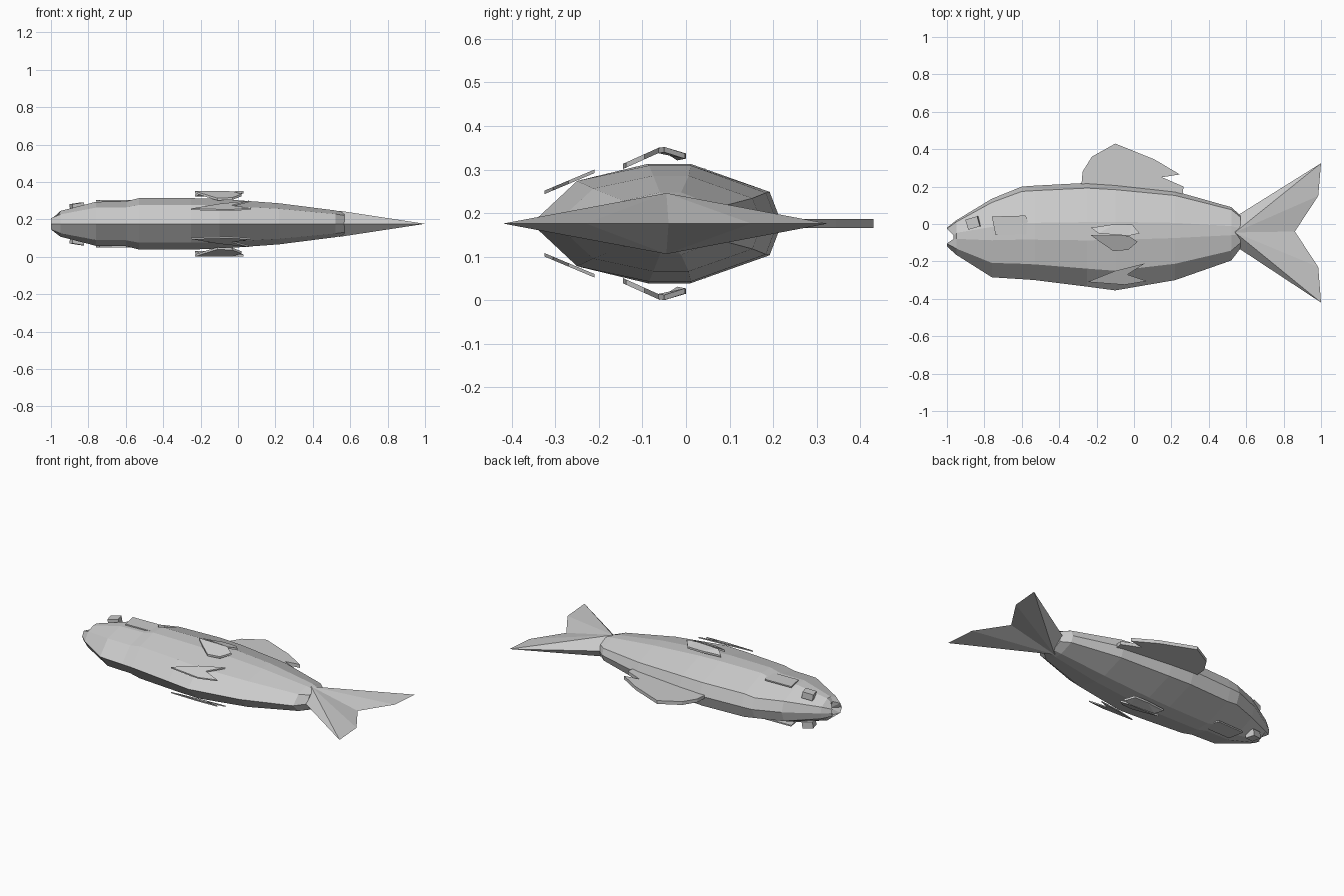
import bpy, bmesh
from mathutils import Vector

if "Cube" in bpy.data.objects:
    bpy.data.objects.remove(bpy.data.objects["Cube"])

CZ = 0.176  # mid-plane of the fish, which lies on its side


def make(name, verts, faces):
    bm = bmesh.new()
    vs = [bm.verts.new(v) for v in verts]
    for f in faces:
        bm.faces.new([vs[i] for i in f])
    bmesh.ops.recalc_face_normals(bm, faces=bm.faces[:])
    bmesh.ops.triangulate(bm, faces=[f for f in bm.faces if len(f.verts) > 4])
    me = bpy.data.meshes.new(name)
    bm.to_mesh(me)
    bm.free()
    ob = bpy.data.objects.new(name, me)
    bpy.context.collection.objects.link(ob)
    return ob


def plate(name, outline, z_of_y, t, side=1):
    """Thin fin: outline in xy, height above mid-plane given by z_of_y."""
    n = len(outline)
    verts = [(x, y, CZ + side * z_of_y(y) + d) for d in (-t / 2, t / 2) for x, y in outline]
    faces = [tuple(range(n)), tuple(range(n, 2 * n))]
    faces += [(i, (i + 1) % n, n + (i + 1) % n, n + i) for i in range(n)]
    return make(name, verts, faces)


# Body: x, back y, mid y, belly y, half width
sections = [
    (-1.00, -0.02, -0.075, -0.12, 0.042),
    (-0.95, 0.02, -0.07, -0.165, 0.07),
    (-0.76, 0.135, -0.065, -0.285, 0.12),
    (-0.60, 0.20, -0.06, -0.295, 0.122),
    (-0.53, 0.205, -0.06, -0.30, 0.14),
    (-0.25, 0.22, -0.06, -0.335, 0.14),
    (-0.10, 0.21, -0.055, -0.355, 0.136),
    (0.22, 0.175, -0.05, -0.30, 0.112),
    (0.52, 0.09, -0.045, -0.195, 0.073),
    (0.57, 0.045, -0.045, -0.13, 0.062),
]
N = 10
verts, faces = [], []
for k, (x, top, mid, bot, w) in enumerate(sections):
    up, dn = top - mid, mid - bot
    half = [(top, 0), (mid + up * 0.9, 0.52), (mid + up * 0.25, 0.98),
            (mid - dn * 0.1, 0.98), (mid - dn * 0.65, 0.72), (bot, 0)]
    ring = half + [(y, -s) for y, s in half[-2:0:-1]]
    for i, (y, s) in enumerate(ring):
        dx = 0.035 if k == 0 and i in (2, 3, 7, 8) else 0  # open mouth notch
        verts.append((x + dx, y, CZ + s * w))
for k in range(len(sections) - 1):
    for i in range(N):
        a, b = k * N + i, k * N + (i + 1) % N
        faces.append((a, b, b + N, a + N))
verts.append((-0.95, -0.075, CZ))
faces += [(i, (i + 1) % N, len(verts) - 1) for i in range(N)]
faces.append(tuple(range((len(sections) - 1) * N, len(sections) * N)))
make("body", verts, faces)

# Tail: wedge thick at the root, knife-edged at the fork
rim = [(0.56, 0.05), (1.0, 0.325), (0.985, 0.15), (0.86, -0.04),
       (0.985, -0.23), (1.0, -0.42), (0.56, -0.13)]
n = len(rim)
verts = [(x, y, CZ) for x, y in rim] + [(0.54, -0.045, CZ + s * 0.07) for s in (1, -1)]
make("tail", verts, [(i, (i + 1) % n, c) for c in (n, n + 1) for i in range(n)])

# Dorsal fin
plate("dorsal_fin", [(-0.285, 0.16), (-0.275, 0.28), (-0.225, 0.36), (-0.10, 0.43),
                     (0.11, 0.345), (0.245, 0.265), (0.15, 0.25), (0.265, 0.20), (0.255, 0.12)],
      lambda y: 0, 0.021)

for side, tag in ((1, "left"), (-1, "right")):
    # Pectoral fin: two lobes folded along a ridge
    plate("pectoral_upper_" + tag,
          [(-0.23, -0.02), (-0.10, 0.0), (-0.01, -0.002), (0.03, -0.05), (-0.03, -0.063), (-0.19, -0.05)],
          lambda y: 0.155 + y * 0.2 + (0.025 if y < -0.03 else 0), 0.012, side)
    plate("pectoral_lower_" + tag,
          [(-0.23, -0.06), (-0.03, -0.063), (0.02, -0.095), (-0.03, -0.138), (-0.11, -0.145), (-0.19, -0.09)],
          lambda y: 0.168 - (-0.063 - y) * 0.45, 0.012, side)
    # Pelvic fin
    plate("pelvic_fin_" + tag,
          [(-0.25, -0.31), (-0.10, -0.25), (0.06, -0.21), (-0.035, -0.27), (0.07, -0.305), (-0.05, -0.325)],
          lambda y: 0.12 + (y + 0.21) * 0.42, 0.008, side)
    # Eye
    bpy.ops.mesh.primitive_cube_add(size=1, location=(-0.86, 0.006, CZ + side * 0.09),
                                    rotation=(0, -side * 0.15, 0.28))
    eye = bpy.context.object
    eye.name = "eye_" + tag
    eye.scale = (0.066, 0.056, 0.04)
    # Gill cover: raised plate edge behind the head
    plate("gill_cover_" + tag,
          [(-0.76, 0.04), (-0.58, 0.045), (-0.535, -0.055), (-0.74, -0.06)],
          lambda y: 0.122, 0.008, side)
